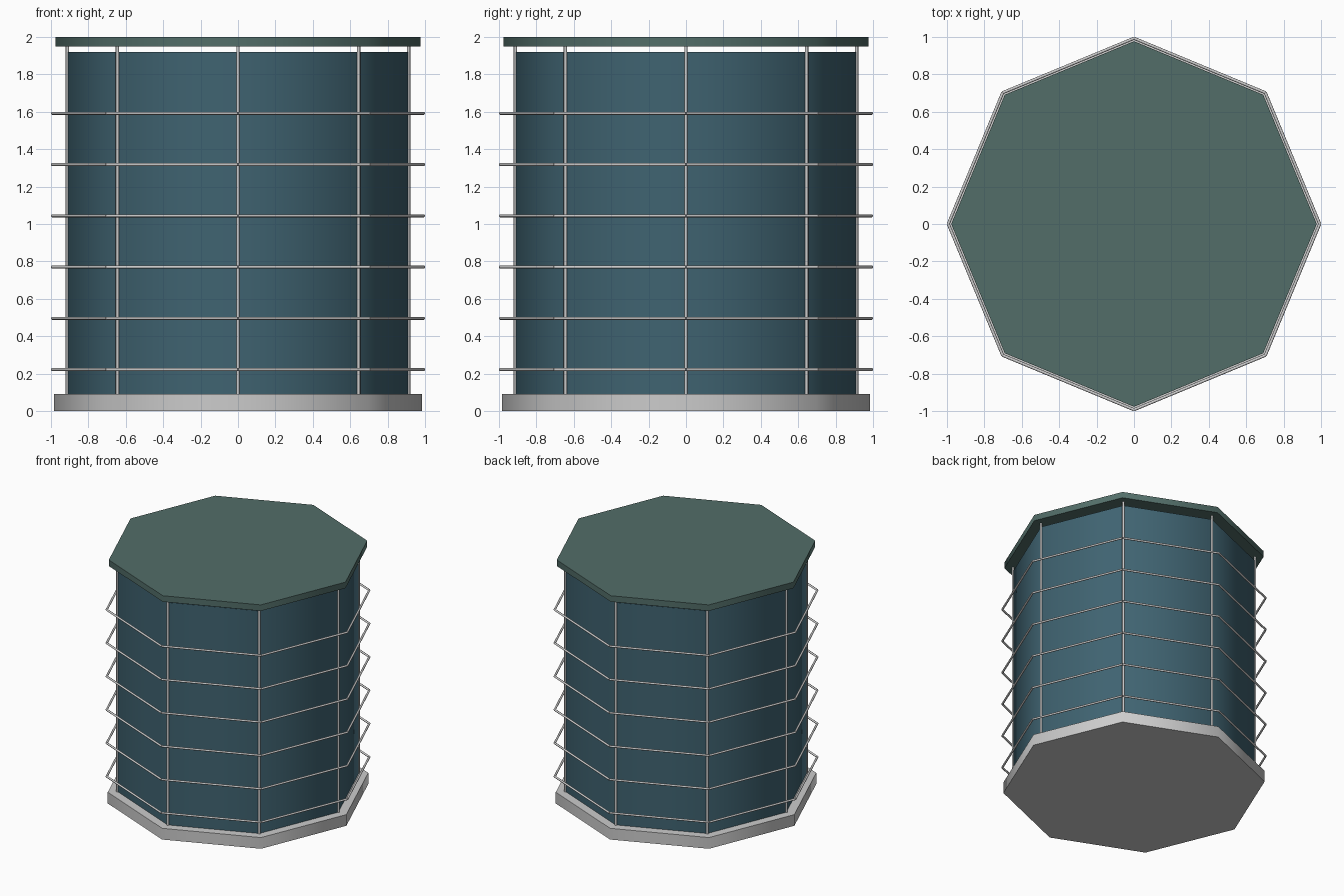
import bpy
from math import cos, sin, pi, radians
from mathutils import Vector

if "Cube" in bpy.data.objects:
    bpy.data.objects.remove(bpy.data.objects["Cube"])

SIDES = 8


def material(name, color):
    m = bpy.data.materials.new(name)
    m.diffuse_color = (*color, 1)
    m.use_nodes = True
    m.node_tree.nodes["Principled BSDF"].inputs["Base Color"].default_value = m.diffuse_color
    return m


def corner(i, r, z):
    a = 2 * pi * i / SIDES
    return Vector((r * cos(a), r * sin(a), z))


def smooth(obj):
    bpy.ops.object.shade_smooth_by_angle(angle=radians(50))
    return obj


def octagon(name, r, z0, z1, mat=None):
    # rotated so that a corner lies on the x axis
    bpy.ops.mesh.primitive_cylinder_add(vertices=SIDES, radius=r, depth=z1 - z0,
                                        location=(0, 0, (z0 + z1) / 2))
    obj = bpy.context.object
    obj.name = name
    if mat:
        obj.data.materials.append(mat)
    return smooth(obj)


def rod(name, a, b, r):
    d = b - a
    bpy.ops.mesh.primitive_cylinder_add(vertices=12, radius=r, depth=d.length,
                                        location=(a + b) / 2,
                                        rotation=d.to_track_quat('Z', 'Y').to_euler())
    obj = bpy.context.object
    obj.name = name
    return smooth(obj)


# Base slab, drum wall and roof plate (small gap under the roof)
octagon("base", 0.985, 0.0, 0.092)
octagon("drum_wall", 0.912, 0.092, 1.92, material("wall_blue", (0.05, 0.125, 0.165)))
octagon("roof", 0.977, 1.95, 2.0, material("roof_green", (0.085, 0.155, 0.14)))

# Upright posts on the wall corners
for i in range(SIDES):
    rod(f"post_{i}", corner(i, 0.912, 0.09), corner(i, 0.912, 1.955), 0.009)

# Six rings of straight rails held off the wall
for k in range(6):
    z = 0.222 + k * 0.274
    for i in range(SIDES):
        rod(f"ring_{k}_rail_{i}", corner(i, 0.993, z), corner(i + 1, 0.993, z), 0.008)
